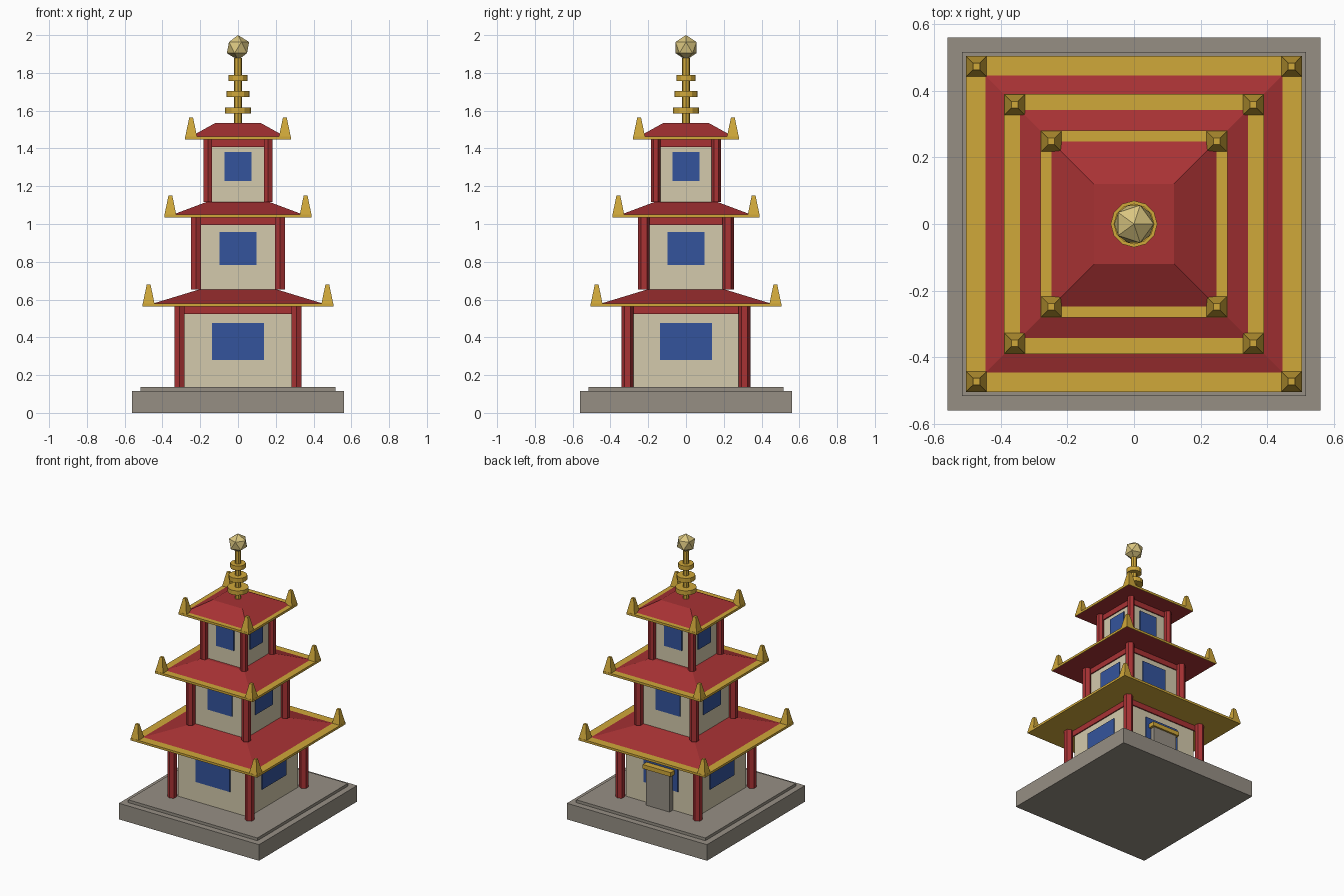
import bpy, math
from mathutils import Matrix

if "Cube" in bpy.data.objects:
    bpy.data.objects.remove(bpy.data.objects["Cube"])


def material(name, *rgb):
    linear = [((c / 255 + 0.055) / 1.055) ** 2.4 for c in rgb] + [1]
    m = bpy.data.materials.new(name)
    m.use_nodes = True
    m.diffuse_color = linear
    m.node_tree.nodes["Principled BSDF"].inputs["Base Color"].default_value = linear
    return m


STONE = material("grey stone", 150, 143, 132)
PLASTER = material("cream plaster", 212, 202, 172)
RED = material("red lacquer", 168, 50, 52)
GOLD = material("gold", 208, 168, 58)
PALE = material("pale gold", 218, 198, 128)
BLUE = material("blue window", 52, 84, 156)


def finish(name, mat):
    ob = bpy.context.object
    ob.name = name
    ob.data.materials.append(mat)
    return ob


def box(name, mat, x, y, z0, z1, half_x, half_y):
    bpy.ops.mesh.primitive_cube_add(size=2, location=(x, y, (z0 + z1) / 2))
    ob = finish(name, mat)
    ob.data.transform(Matrix.Diagonal((half_x, half_y, (z1 - z0) / 2, 1)))
    return ob


def prism(name, mat, sides, x, y, z0, z1, r0, r1):
    bpy.ops.mesh.primitive_cone_add(vertices=sides, radius1=r0, radius2=r1,
                                    depth=z1 - z0, location=(x, y, (z0 + z1) / 2))
    return finish(name, mat)


def frustum(name, mat, x, y, z0, z1, half0, half1):
    # square tapered block aligned to the axes
    ob = prism(name, mat, 4, x, y, z0, z1, half0 * math.sqrt(2), half1 * math.sqrt(2))
    ob.data.transform(Matrix.Rotation(math.pi / 4, 4, "Z"))
    return ob


CORNERS = [(sx, sy) for sx in (-1, 1) for sy in (-1, 1)]


def tier(name, floor, eave, top, wall, post, post_r, edge, roof, ridge, window, sill, head, drop):
    box(name + "_walls", PLASTER, 0, 0, floor, eave, wall, wall)
    box(name + "_beam", RED, 0, 0, eave - 0.04, eave, wall + 0.008, wall + 0.008)
    # roof with gold edge
    box(name + "_eave_trim", GOLD, 0, 0, eave, eave + 0.016, edge, edge)
    frustum(name + "_roof", RED, 0, 0, eave - drop, top, roof, ridge)
    # columns and corner ornaments
    for sx, sy in CORNERS:
        prism(name + "_column", RED, 6, sx * post, sy * post, floor, eave, post_r, post_r)
        c = edge - 0.032
        frustum(name + "_corner_ornament", GOLD, sx * c, sy * c, eave + 0.01, eave + 0.116, 0.032, 0.01)
    # window plate on every side
    for k in range(4):
        ob = box(name + "_window", BLUE, 0, 0, sill, head, window, 0.004)
        ob.data.transform(Matrix.Translation((0, -wall - 0.003, 0)))
        ob.data.transform(Matrix.Rotation(k * math.pi / 2, 4, "Z"))


# stepped base
box("base_slab", STONE, 0, 0, 0, 0.116, 0.56, 0.56)
box("base_step", STONE, 0, 0, 0.116, 0.136, 0.516, 0.516)

tier("lower", floor=0.136, eave=0.564, top=0.652, wall=0.283, post=0.31, post_r=0.031,
     edge=0.505, roof=0.495, ridge=0.21, window=0.137, sill=0.28, head=0.476, drop=-0.001)
tier("middle", floor=0.652, eave=1.035, top=1.117, wall=0.203, post=0.223, post_r=0.031,
     edge=0.39, roof=0.387, ridge=0.165, window=0.098, sill=0.783, head=0.957, drop=0.001)
tier("upper", floor=1.117, eave=1.448, top=1.535, wall=0.143, post=0.16, post_r=0.025,
     edge=0.28, roof=0.278, ridge=0.12, window=0.071, sill=1.228, head=1.38, drop=0.001)

# door at the back
box("door", STONE, 0, 0.3, 0.136, 0.4, 0.094, 0.022)
box("door_lintel", GOLD, 0, 0.305, 0.4, 0.43, 0.112, 0.03)

# spire
prism("spire_pole", GOLD, 8, 0, 0, 1.53, 1.88, 0.021, 0.021)
for z, r in ((1.602, 0.07), (1.688, 0.061), (1.773, 0.051)):
    prism("spire_ring", GOLD, 12, 0, 0, z - 0.016, z + 0.016, r, r)
bpy.ops.mesh.primitive_ico_sphere_add(subdivisions=1, radius=0.066, location=(0, 0, 1.934))
finish("spire_ball", PALE)
